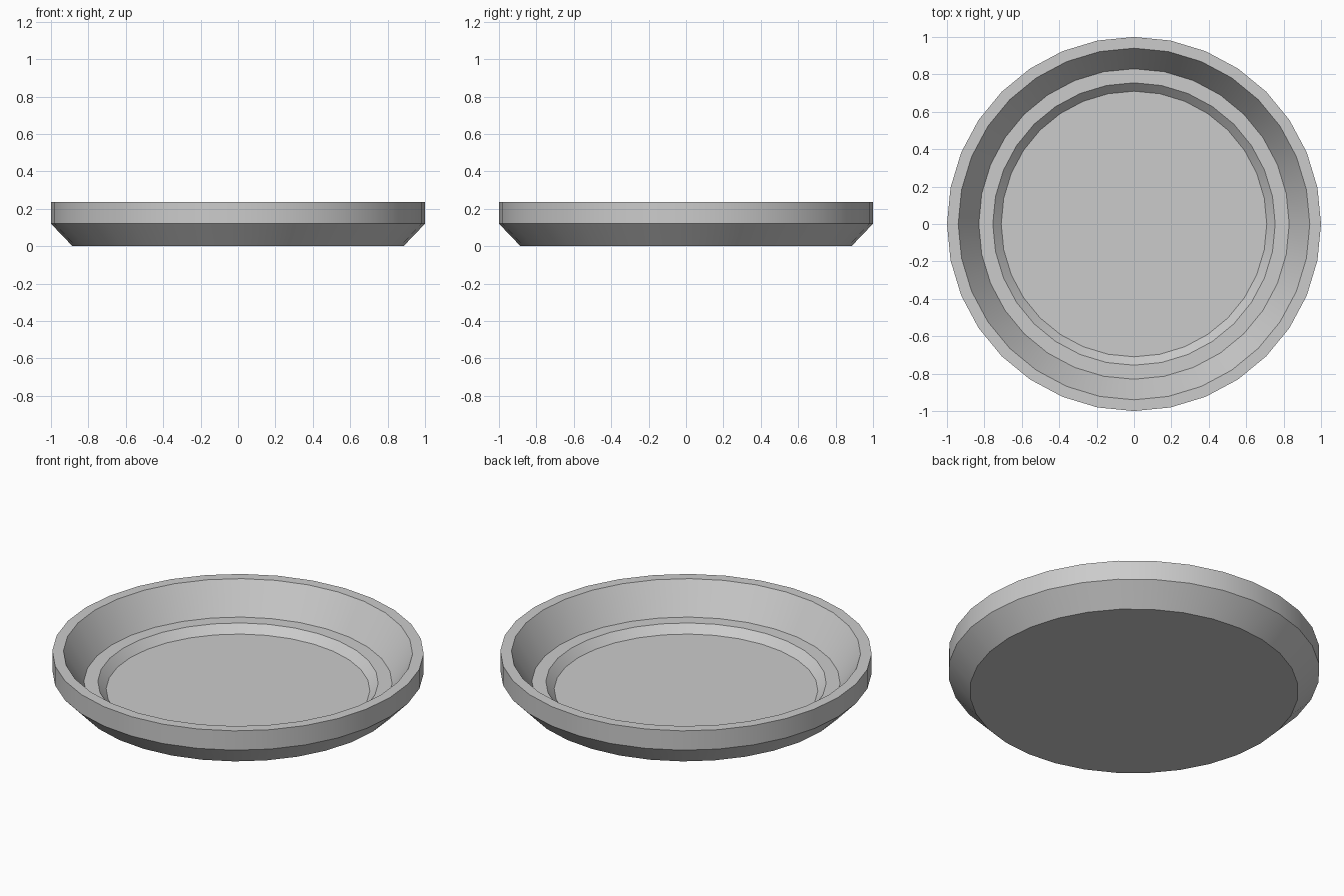
import bpy
import bmesh
from math import pi

cube = bpy.data.objects.get("Cube")
if cube:
    bpy.data.objects.remove(cube, do_unlink=True)

SIDES = 32

# Plain grey material
grey = bpy.data.materials.new("plain_grey")
grey.use_nodes = True
colour = (0.6, 0.6, 0.6, 1)
grey.diffuse_color = colour
grey.node_tree.nodes["Principled BSDF"].inputs["Base Color"].default_value = colour

# Dish cross-section as (radius, height), from the base edge over the rim to the floor
profile = [
    (0.885, 0.0), (1.0, 0.12), (1.0, 0.235),
    (0.94, 0.235), (0.83, 0.058), (0.755, 0.058), (0.71, 0.013),
]

# Stack one ring per profile point, bridge them, and cap base and floor
bm = bmesh.new()
rings = []
for radius, height in profile:
    ring = bmesh.ops.create_circle(bm, segments=SIDES, radius=radius)["verts"]
    for v in ring:
        v.co.z = height
    rings.append(ring)
for low, high in zip(rings, rings[1:]):
    for i in range(SIDES):
        j = (i + 1) % SIDES
        bm.faces.new((low[i], low[j], high[j], high[i]))
bm.faces.new(rings[0])
bm.faces.new(rings[-1])
bmesh.ops.recalc_face_normals(bm, faces=bm.faces)

mesh = bpy.data.meshes.new("dish")
bm.to_mesh(mesh)
bm.free()
mesh.materials.append(grey)
dish = bpy.data.objects.new("dish", mesh)
bpy.context.collection.objects.link(dish)

# Smooth around the walls, sharp between the bands
bpy.context.view_layer.objects.active = dish
dish.select_set(True)
bpy.ops.object.shade_smooth_by_angle(angle=pi / 9)
